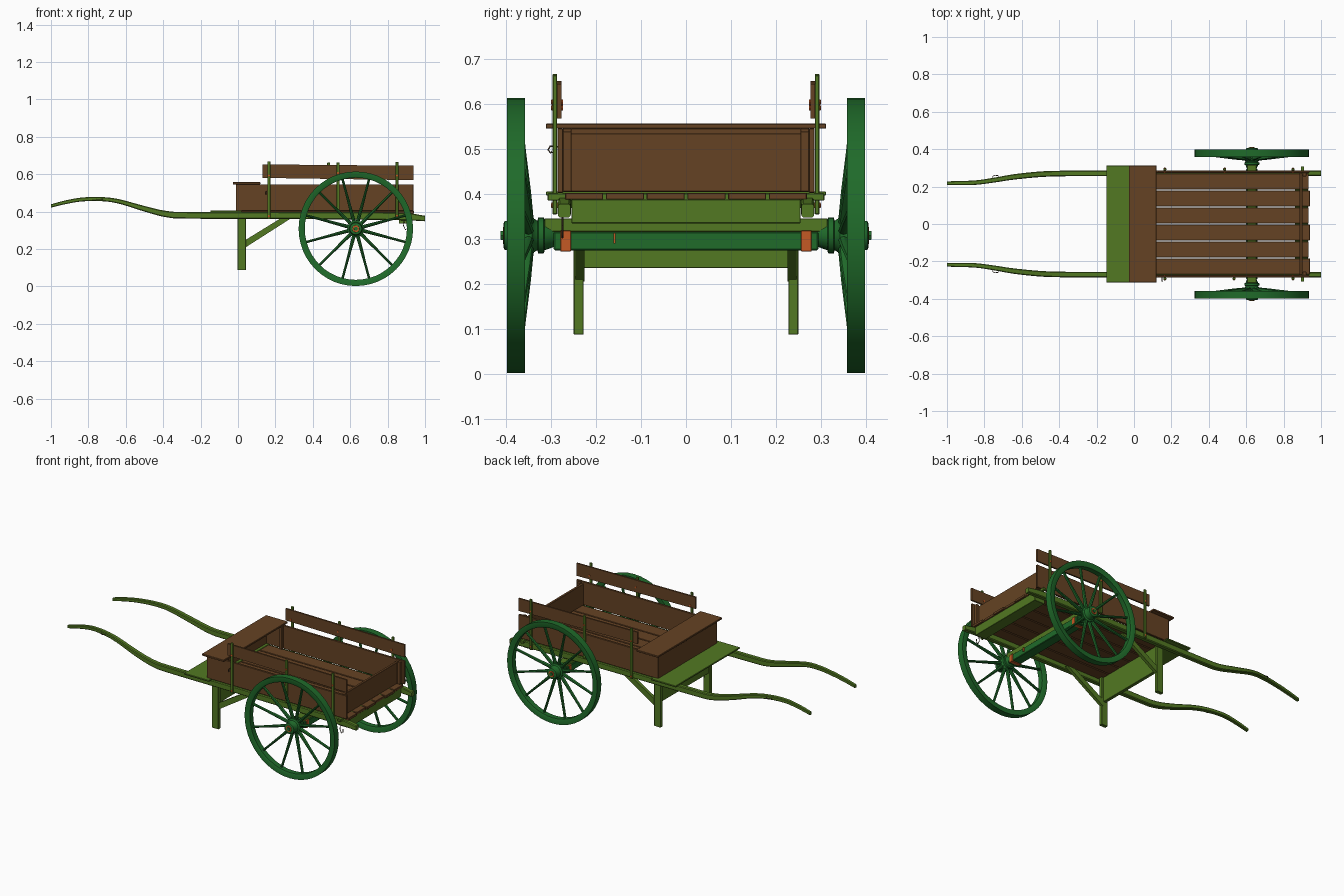
import bpy, bmesh, math
from mathutils import Vector, Matrix

if "Cube" in bpy.data.objects:
    bpy.data.objects.remove(bpy.data.objects["Cube"])


def material(name, rgb):
    m = bpy.data.materials.new(name)
    m.diffuse_color = (*rgb, 1)
    m.use_nodes = True
    m.node_tree.nodes["Principled BSDF"].inputs["Base Color"].default_value = m.diffuse_color
    return m


BROWN = material("brown_wood", (0.13, 0.055, 0.017))
GREEN = material("light_green_paint", (0.085, 0.19, 0.016))
DARK = material("dark_green_paint", (0.014, 0.145, 0.023))
RUST = material("rust_metal", (0.55, 0.1, 0.018))
IRON = material("dark_iron", (0.06, 0.04, 0.025))


def make(name, bm, mat, smooth=False, bevel=0):
    bmesh.ops.recalc_face_normals(bm, faces=bm.faces)
    me = bpy.data.meshes.new(name)
    bm.to_mesh(me)
    bm.free()
    ob = bpy.data.objects.new(name, me)
    bpy.context.collection.objects.link(ob)
    me.materials.append(mat)
    if bevel:
        mod = ob.modifiers.new("edge_bevel", 'BEVEL')
        mod.width, mod.segments = bevel, 1
    if smooth:
        bpy.ops.object.select_all(action='DESELECT')
        ob.select_set(True)
        bpy.context.view_layer.objects.active = ob
        bpy.ops.object.shade_smooth_by_angle(angle=math.radians(35))
    return ob


def box(name, x, y, z, mat, bevel=0.0015):
    """Box from (min, max) pairs."""
    bm = bmesh.new()
    size = [b - a for a, b in (x, y, z)]
    mid = [(a + b) / 2 for a, b in (x, y, z)]
    bmesh.ops.create_cube(bm, size=1, matrix=Matrix.Translation(mid) @ Matrix.Diagonal((*size, 1)))
    return make(name, bm, mat, bevel=bevel)


def loft(name, rings, mat, smooth=False, closed=False):
    """Skin a list of equal-length point rings."""
    bm = bmesh.new()
    vs = [[bm.verts.new(p) for p in r] for r in rings]
    n = len(vs[0])
    for a, b in zip(vs, vs[1:] + ([vs[0]] if closed else [])):
        for i in range(n):
            j = (i + 1) % n
            bm.faces.new((a[i], a[j], b[j], b[i]))
    if not closed:
        bm.faces.new(vs[0])
        bm.faces.new(vs[-1])
    return make(name, bm, mat, smooth)


def lathe_y(name, profile, mat, cx, cz, seg, closed=False):
    """Revolve (y, radius) points about an axis along y."""
    rings = [[(cx + r * math.cos(2 * math.pi * i / seg), y, cz + r * math.sin(2 * math.pi * i / seg))
              for i in range(seg)] for y, r in profile]
    return loft(name, rings, mat, True, closed)


def catmull(pts, steps=6):
    p = [Vector(q) for q in pts]
    p = [2 * p[0] - p[1]] + p + [2 * p[-1] - p[-2]]
    out = []
    for a, b, c, d in zip(p, p[1:], p[2:], p[3:]):
        for k in range(steps):
            t = k / steps
            out.append(0.5 * (2 * b + (c - a) * t + (2 * a - 5 * b + 4 * c - d) * t * t
                              + (3 * b - a - 3 * c + d) * t ** 3))
    return out + [p[-2]]


def hook(name, pts):
    cu = bpy.data.curves.new(name, 'CURVE')
    cu.dimensions, cu.bevel_depth, cu.bevel_resolution = '3D', 0.0022, 1
    sp = cu.splines.new('POLY')
    sp.points.add(len(pts) - 1)
    for q, p in zip(sp.points, pts):
        q.co = (*p, 1)
    ob = bpy.data.objects.new(name, cu)
    cu.materials.append(IRON)
    bpy.context.collection.objects.link(ob)


WX, WZ = 0.63, 0.308

# Axle, bolster and cross beams
box("axle", (0.6, 0.66), (-0.295, 0.295), (0.275, 0.316), DARK, 0.003)
box("bolster", (0.605, 0.655), (-0.315, 0.315), (0.316, 0.346), GREEN)
box("rear_cross_beam", (0.86, 0.93), (-0.255, 0.255), (0.335, 0.388), GREEN)
box("rear_cross_bar", (0.892, 0.91), (-0.308, 0.308), (0.386, 0.402), GREEN)
box("foot_plank", (-0.148, 0.02), (-0.312, 0.312), (0.397, 0.406), GREEN)
box("leg_panel", (0.008, 0.028), (-0.235, 0.235), (0.235, 0.392), GREEN)
box("tail_hook_pin", (0.66, 0.668), (-0.162, -0.157), (0.29, 0.313), RUST, 0)

# Floor planks
for i in range(6):
    y0 = -0.272 + i * 0.0907
    box(f"floor_plank_{i + 1}", (-0.02, 0.94 - 0.006 * (i % 2)), (y0 + 0.003, y0 + 0.0877), (0.388, 0.403), BROWN)

# End boards and seat
box("front_board", (-0.012, 0.002), (-0.274, 0.274), (0.403, 0.547), BROWN)
box("tail_board", (0.885, 0.9), (-0.272, 0.272), (0.405, 0.535), BROWN)
box("seat", (-0.028, 0.12), (-0.312, 0.312), (0.546, 0.557), BROWN)

for s, side in ((-1, "near"), (1, "far")):
    def span(a, b):
        return tuple(sorted((s * a, s * b)))

    # Shaft: x, y, z, half width, half height
    stations = [(-1, .218, .43, .010, .009), (-.93, .219, .448, .011, .010), (-.84, .222, .464, .012, .0105),
                (-.74, .236, .467, .013, .011), (-.64, .252, .455, .0145, .012), (-.5, .266, .415, .015, .015),
                (-.38, .27, .386, .015, .017), (-.25, .271, .38, .015, .018), (.3, .271, .379, .015, .019),
                (.85, .271, .374, .015, .020), (1, .271, .363, .014, .015)]
    path = catmull([p[:3] for p in stations])
    sizes = catmull([(p[3], p[4], 0) for p in stations])
    rings = []
    for p, h in zip(path, sizes):
        c = h.x * 0.7
        d = h.y - (h.x - c)
        rings.append([(p.x, s * (p.y + u), p.z + v) for u, v in
                      ((h.x, d), (c, h.y), (-c, h.y), (-h.x, d), (-h.x, -d), (-c, -h.y), (c, -h.y), (h.x, -d))])
    loft(f"{side}_shaft", rings, GREEN, True)

    # Leg and brace
    box(f"{side}_leg", (-0.002, 0.042), span(0.228, 0.25), (0.087, 0.392), GREEN)
    loft(f"{side}_brace", [[(0.035, s * y, 0.205), (0.29, s * y, 0.368), (0.235, s * y, 0.368), (0.035, s * y, 0.245)]
                           for y in (0.226, 0.246)], GREEN)

    # Side board, corner cleats and upper rail
    box(f"{side}_side_board", (-0.012, 0.938), span(0.274, 0.286), (0.403, 0.546), BROWN)
    box(f"{side}_tail_cleat", (0.902, 0.922), span(0.255, 0.274), (0.405, 0.54), BROWN)
    box(f"{side}_seat_cleat", (0.1, 0.12), span(0.255, 0.274), (0.405, 0.546), BROWN)
    loft(f"{side}_upper_rail", [[(0.13, s * y, 0.58), (0.938, s * y, 0.568), (0.938, s * y, 0.645), (0.13, s * y, 0.652)]
                                for y in (0.277, 0.287)], BROWN)

    # Rail posts with bolts
    posts = ((0.165, 0.36, 0.668), (0.535 if s < 0 else 0.485, 0.4, 0.662), (0.85, 0.355, 0.665))
    for i, (x, z0, z1) in enumerate(posts):
        box(f"{side}_rail_post_{i + 1}", (x - 0.008, x + 0.008), span(0.287, 0.297), (z0, z1), GREEN)
        for z in (0.375, 0.592) if i != 1 else (0.605,):
            lathe_y(f"{side}_post_bolt", [(s * 0.274, 0.006), (s * 0.299, 0.006), (s * 0.301, 0.003)], RUST, x, z, 8)

    # Axle band and tapered axle end
    box(f"{side}_axle_band", (0.597, 0.663), span(0.256, 0.28), (0.272, 0.319), RUST)
    lathe_y(f"{side}_axle_end", [(s * 0.285, 0.019), (s * 0.295, 0.026), (s * 0.318, 0.034)], DARK, WX, WZ, 16)

    # Wheel rim
    lathe_y(f"{side}_wheel_rim", [(s * y, r) for y, r in
            ((0.359, 0.306), (0.399, 0.306), (0.399, 0.28), (0.395, 0.273), (0.363, 0.273), (0.359, 0.28))],
            DARK, WX, WZ, 48, True)

    # Wheel hub and cap
    lathe_y(f"{side}_wheel_hub", [(s * y, r) for y, r in
            ((0.315, 0.036), (0.317, 0.040), (0.329, 0.040), (0.331, 0.033), (0.338, 0.037), (0.343, 0.045),
             (0.363, 0.045), (0.368, 0.036), (0.385, 0.031), (0.387, 0.034), (0.404, 0.032), (0.406, 0.027))],
            DARK, WX, WZ, 24)
    lathe_y(f"{side}_hub_ring", [(s * 0.404, 0.02), (s * 0.408, 0.018)], RUST, WX, WZ, 16)
    lathe_y(f"{side}_hub_nut", [(s * 0.404, 0.012), (s * 0.413, 0.011)], DARK, WX, WZ, 6)

    # Dished tapered spokes
    for k in range(12):
        a = math.radians(15 + 30 * k)
        d, t = Vector((math.cos(a), 0, math.sin(a))), Vector((-math.sin(a), 0, math.cos(a)))
        rings = []
        for r, y, w, h in ((0.035, 0.35, 0.010, 0.011), (0.1, 0.356, 0.0085, 0.011),
                           (0.2, 0.366, 0.0065, 0.009), (0.277, 0.374, 0.0065, 0.009)):
            c = Vector((WX, s * y, WZ)) + d * r
            rings.append([c + t * w * math.cos(q * math.pi / 4) + Vector((0, h * math.sin(q * math.pi / 4), 0))
                          for q in range(8)])
        loft(f"{side}_spoke_{k + 1}", rings, DARK, True)

    # Harness hook on the handle
    hook(f"{side}_handle_hook", [(-0.755, s * 0.235, 0.466), (-0.755, s * 0.255, 0.466), (-0.745, s * 0.261, 0.466),
                                 (-0.728, s * 0.259, 0.466), (-0.724, s * 0.254, 0.466)])

# Small hooks on the near side and tail
hook("side_hook", [(0.15, -0.285, 0.505), (0.15, -0.302, 0.507), (0.15, -0.307, 0.499), (0.15, -0.302, 0.492), (0.15, -0.298, 0.494)])
hook("tail_chain_hook", [(0.89, -0.275, 0.36), (0.885, -0.275, 0.325), (0.895, -0.275, 0.303), (0.907, -0.275, 0.31), (0.905, -0.275, 0.33)])
